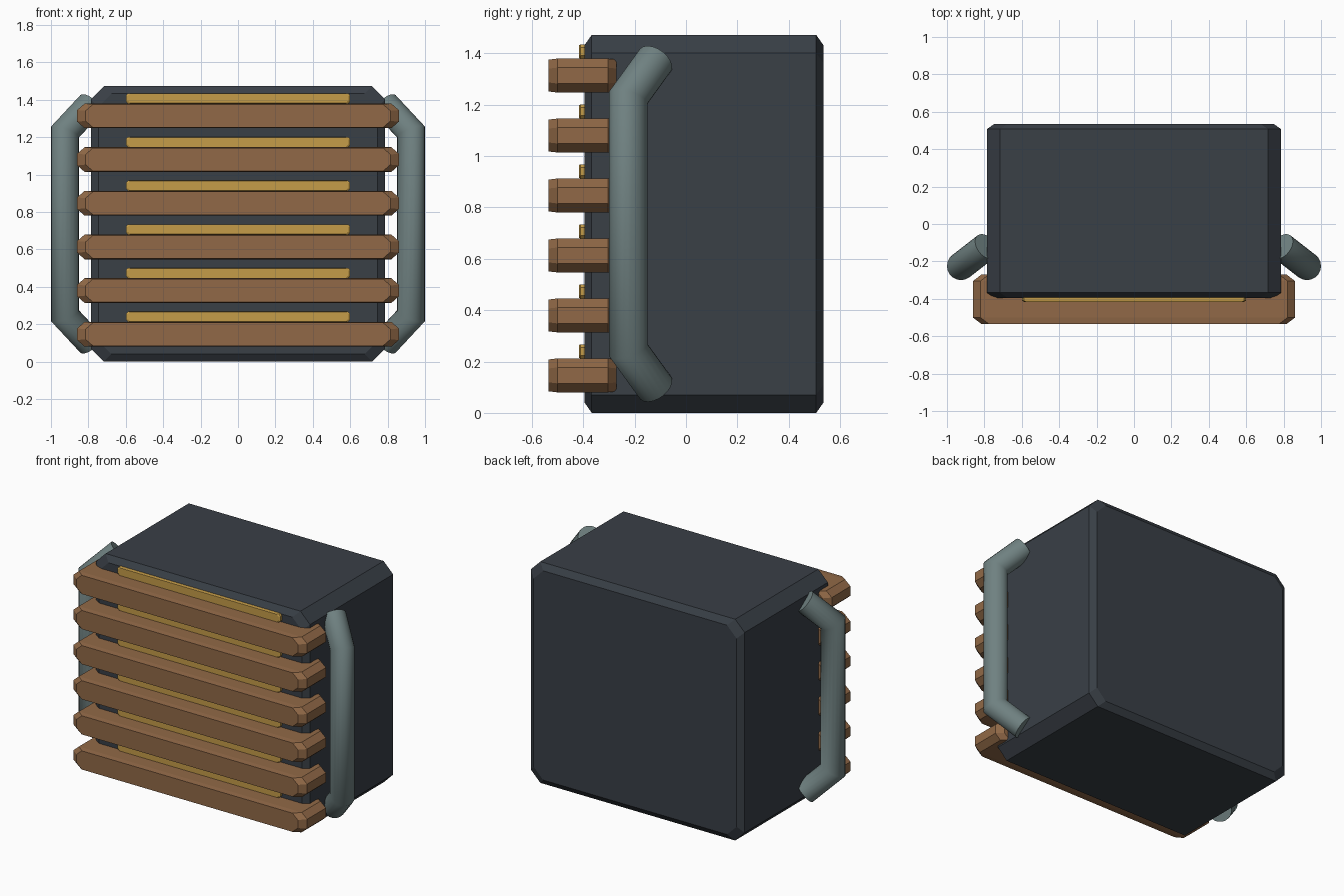
import bpy, bmesh, math
from mathutils import Vector

cube = bpy.data.objects.get("Cube")
if cube:
    bpy.data.objects.remove(cube, do_unlink=True)


def material(name, rgb):
    m = bpy.data.materials.new(name)
    m.use_nodes = True
    m.diffuse_color = (*rgb, 1)
    m.node_tree.nodes["Principled BSDF"].inputs["Base Color"].default_value = (*rgb, 1)
    return m


charcoal = material("charcoal", (0.041, 0.05, 0.062))
wood = material("wood brown", (0.283, 0.141, 0.063))
brass = material("brass", (0.56, 0.335, 0.065))
steel = material("grey green steel", (0.16, 0.22, 0.22))


def finish(bm, name, mat):
    bmesh.ops.recalc_face_normals(bm, faces=bm.faces)
    mesh = bpy.data.meshes.new(name)
    bm.to_mesh(mesh)
    bm.free()
    mesh.materials.append(mat)
    obj = bpy.data.objects.new(name, mesh)
    bpy.context.collection.objects.link(obj)
    return obj


def skin(bm, rings):
    """Join successive rings of points and cap both ends."""
    rings = [[bm.verts.new(p) for p in ring] for ring in rings]
    n = len(rings[0])
    for a, b in zip(rings, rings[1:]):
        for i in range(n):
            j = (i + 1) % n
            bm.faces.new((a[i], a[j], b[j], b[i]))
    bm.faces.new(rings[0])
    bm.faces.new(rings[-1])


def chamfered_block(name, mat, hx, y0, y1, z0, z1, cut, inset, depth):
    """Eight-sided block along y, its two ends chamfered."""
    zc, hz = (z0 + z1) / 2, (z1 - z0) / 2
    cx, cz = cut

    def ring(y, dx, dz):
        x, z = hx - dx, hz - dz
        corners = [(x, z - cz), (x - cx, z), (cx - x, z), (-x, z - cz),
                   (-x, cz - z), (cx - x, -z), (x - cx, -z), (x, cz - z)]
        return [(px, y, zc + pz) for px, pz in corners]

    bm = bmesh.new()
    skin(bm, [ring(y0, *inset), ring(y0 + depth, 0, 0),
              ring(y1 - depth, 0, 0), ring(y1, *inset)])
    return finish(bm, name, mat)


# Main body
chamfered_block("body", charcoal, 0.787, -0.395, 0.535, 0, 1.472,
                (0.07, 0.07), (0.04, 0.04), 0.028)

# Front slats with a thin brass strip above each
for i in range(6):
    z = 0.08 + i * 0.2335
    chamfered_block(f"slat_{i + 1}", wood, 0.86, -0.535, -0.27, z, z + 0.132,
                    (0.04, 0.035), (0.045, 0.004), 0.034)
    chamfered_block(f"brass_strip_{i + 1}", brass, 0.6, -0.416, -0.37,
                    z + 0.132, z + 0.187, (0.012, 0.012), (0.012, 0.002), 0.006)


# Side handles: round bar with mitred elbows
def slide(ring, along, point, normal):
    """Move a ring along a direction onto a plane."""
    return [p + along * ((point - p).dot(normal) / along.dot(normal)) for p in ring]


def handle(name, side):
    pts = [Vector((side * x, y, z)) for x, y, z in
           ((0.79, -0.12, 0.1), (0.925, -0.225, 0.245),
            (0.925, -0.225, 1.227), (0.79, -0.12, 1.372))]
    dirs = [(b - a).normalized() for a, b in zip(pts, pts[1:])]
    r, n = 0.075, 20
    mid = [pts[1] + Vector((r * math.cos(t), r * math.sin(t), 0))
           for t in (math.tau * k / n for k in range(n))]
    low = slide(mid, dirs[1], pts[1], dirs[0] + dirs[1])
    high = slide(mid, dirs[1], pts[2], dirs[1] + dirs[2])
    bm = bmesh.new()
    skin(bm, [slide(low, dirs[0], pts[0], dirs[0]), low, high,
              slide(high, dirs[2], pts[3], dirs[2])])
    obj = finish(bm, name, steel)
    bpy.ops.object.select_all(action="DESELECT")
    obj.select_set(True)
    bpy.context.view_layer.objects.active = obj
    bpy.ops.object.shade_smooth_by_angle(angle=math.radians(60))


handle("left_handle", 1)
handle("right_handle", -1)
